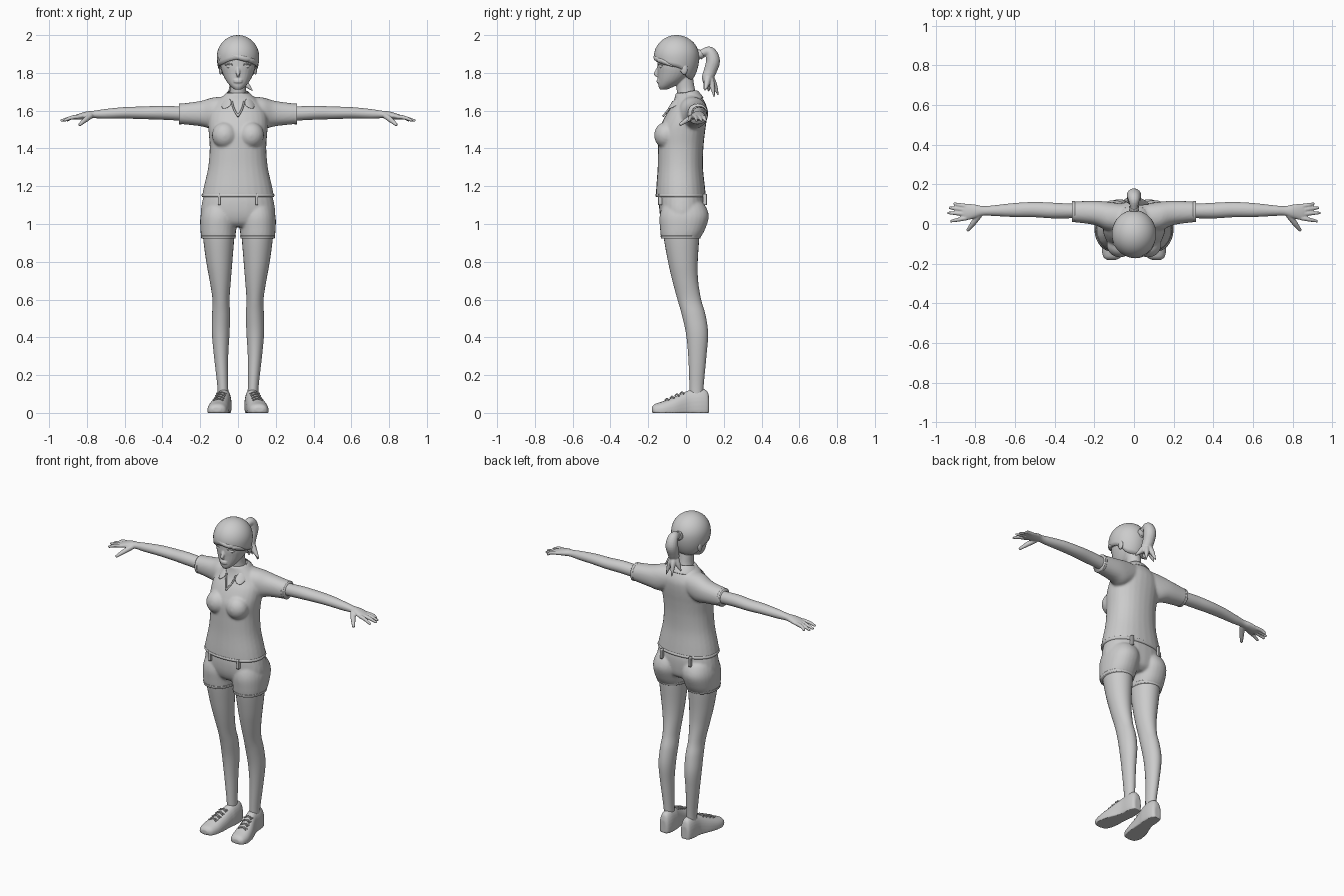
import bpy, bmesh, math
from mathutils import Vector

cube = bpy.data.objects.get("Cube")
if cube:
    bpy.data.objects.remove(cube, do_unlink=True)

grey = bpy.data.materials.new("plain grey")
grey.use_nodes = True
grey.diffuse_color = (0.6, 0.6, 0.6, 1)
grey.node_tree.nodes["Principled BSDF"].inputs["Base Color"].default_value = (0.6, 0.6, 0.6, 1)


def spline(rows, steps=5):
    """Catmull-Rom through rows of equal length."""
    out = []
    for i in range(len(rows) - 1):
        a, b, c, d = (rows[max(0, min(len(rows) - 1, i + k))] for k in (-1, 0, 1, 2))
        for s in range(steps):
            t = s / steps
            out.append([q + t / 2 * (r - p + t * (2 * p - 5 * q + 4 * r - w + t * (3 * (q - r) + w - p)))
                        for p, q, r, w in zip(a, b, c, d)])
    return out + [list(rows[-1])]


def skin_rings(bm, rings):
    """Bridge rings of points and cap both ends."""
    vs = [[bm.verts.new(p) for p in ring] for ring in rings]
    n = len(vs[0])
    for lo, hi in zip(vs, vs[1:]):
        for i in range(n):
            bm.faces.new((lo[i], lo[(i + 1) % n], hi[(i + 1) % n], hi[i]))
    bm.faces.new(vs[0])
    bm.faces.new(vs[-1])


def loft(bm, axis, rows, side=1, power=2.2, n=28):
    """Rows hold a position along the axis and low/high bounds on the other two."""
    rings = []
    for t, a0, a1, b0, b1 in spline(rows):
        ring = []
        for i in range(n):
            u, v = (math.copysign(abs(f) ** (2 / power), f)
                    for f in (math.cos(math.tau * i / n), math.sin(math.tau * i / n)))
            p = [(a0 + a1 + u * (a1 - a0)) / 2, (b0 + b1 + v * (b1 - b0)) / 2]
            p.insert("xyz".index(axis), t)
            ring.append((p[0] * side, p[1], max(p[2], 0)))
        rings.append(ring)
    skin_rings(bm, rings)


def centred(rows):
    return [(z, -w, w, y0, y1) for z, w, y0, y1 in rows]


def tube(bm, rows, side=1, n=10):
    """Round strand through rows of x, y, z, radius."""
    pts = spline(rows)
    rings = []
    for i, (x, y, z, r) in enumerate(pts):
        d = Vector(pts[min(i + 1, len(pts) - 1)][:3]) - Vector(pts[max(i - 1, 0)][:3])
        ref = Vector((1, 0, 0)) if abs(d.x) < 0.8 * d.length else Vector((0, 0, 1))
        u = d.cross(ref).normalized()
        v = d.cross(u).normalized()
        ring = [Vector((x, y, z)) + r * (u * math.cos(math.tau * k / n) + v * math.sin(math.tau * k / n))
                for k in range(n)]
        rings.append([(p.x * side, p.y, p.z) for p in ring])
    skin_rings(bm, rings)


def ball(bm, centre, size):
    made = bmesh.ops.create_uvsphere(bm, u_segments=20, v_segments=12, radius=1)["verts"]
    for v in made:
        v.co = Vector([c + s * k for c, s, k in zip(centre, size, v.co)])


def part(name, bm, voxel=0, smooth=4, mirror=False, thick=0, subdiv=0):
    bmesh.ops.recalc_face_normals(bm, faces=bm.faces)
    for f in bm.faces:
        f.smooth = True
    me = bpy.data.meshes.new(name)
    bm.to_mesh(me)
    bm.free()
    me.materials.append(grey)
    ob = bpy.data.objects.new(name, me)
    bpy.context.collection.objects.link(ob)
    if mirror:
        ob.modifiers.new("mirror", "MIRROR")
    if thick:
        m = ob.modifiers.new("thickness", "SOLIDIFY")
        m.thickness, m.offset = thick, 0
    if subdiv:
        m = ob.modifiers.new("rounding", "SUBSURF")
        m.levels = m.render_levels = subdiv
    if voxel:
        m = ob.modifiers.new("blend", "REMESH")
        m.mode, m.voxel_size, m.use_smooth_shade = "VOXEL", voxel, True
        m = ob.modifiers.new("soften", "SMOOTH")
        m.factor, m.iterations = 0.5, smooth
    return ob


# Shirt: torso, bust and sleeves blended together
bm = bmesh.new()
loft(bm, "z", centred([
    (1.145, .191, -.16, .106), (1.2, .18, -.157, .1), (1.3, .158, -.15, .09), (1.4, .15, -.148, .092),
    (1.48, .155, -.146, .1), (1.53, .158, -.13, .107), (1.58, .153, -.105, .112),
    (1.62, .135, -.078, .11), (1.66, .1, -.062, .092), (1.695, .058, -.055, .065)]))
for s in (1, -1):
    ball(bm, (s * .07, -.105, 1.47), (.068, .064, .07))
    loft(bm, "x", [(.05, -.04, .1, 1.54, 1.675), (.13, -.035, .112, 1.505, 1.67),
                   (.2, -.005, .117, 1.518, 1.651), (.31, .01, .113, 1.53, 1.636)], s)
part("shirt", bm, .007, 6)

# Raised sleeve and shirt hems
bm = bmesh.new()
loft(bm, "x", [(.298, .009, .115, 1.528, 1.637), (.313, .009, .115, 1.528, 1.637)])
part("sleeve_hem", bm, mirror=True)
bm = bmesh.new()
loft(bm, "z", centred([(1.143, .189, -.158, .104), (1.15, .193, -.162, .108), (1.16, .19, -.16, .105)]))
part("shirt_hem", bm)

# Collar: folded strip round the neck, mirrored
bm = bmesh.new()
top = [(0, .06, 1.708), (.04, .05, 1.71), (.058, 0, 1.702), (.048, -.05, 1.672), (.022, -.08, 1.635)]
low = [(0, .1, 1.665), (.065, .082, 1.663), (.098, .01, 1.665), (.09, -.083, 1.603), (.062, -.1, 1.61)]
rows = [[bm.verts.new(p) for p in line] for line in (top, low)]
for i in range(4):
    bm.faces.new((rows[0][i], rows[0][i + 1], rows[1][i + 1], rows[1][i]))
part("collar", bm, mirror=True, thick=.008, subdiv=2)
bm = bmesh.new()
tube(bm, [(.033, -.068, 1.65, .005), (.022, -.09, 1.61, .005), (0, -.122, 1.57, .005)])
part("neckline_edge", bm, mirror=True)

# Shorts: pelvis and two short legs
bm = bmesh.new()
loft(bm, "z", centred([(.985, .13, -.1, .06), (1.01, .18, -.125, .09), (1.06, .197, -.14, .1),
                       (1.13, .187, -.142, .1), (1.18, .172, -.13, .085)]))
for s in (1, -1):
    loft(bm, "z", [(.925, .014, .194, -.132, .075), (.97, .01, .199, -.137, .1),
                   (1.04, .004, .199, -.14, .121), (1.1, .012, .18, -.12, .1), (1.13, .05, .15, -.08, .06)], s)
part("shorts", bm, .007, 5)
bm = bmesh.new()
loft(bm, "z", [(.922, .014, .194, -.132, .075), (.938, .011, .197, -.135, .08)])
part("shorts_cuff", bm, mirror=True)
bm = bmesh.new()
for y in (-.137, .1):
    loft(bm, "z", [(1.1, .092, .107, y - .01, y + .01), (1.16, .092, .107, y - .01, y + .01)], power=6)
part("belt_loops", bm, mirror=True)

# Legs
bm = bmesh.new()
loft(bm, "z", [
    (.07, .05, .106, .02, .09), (.15, .052, .11, .018, .094), (.3, .052, .127, .012, .108),
    (.42, .045, .138, 0, .117), (.52, .042, .137, -.022, .103), (.6, .045, .135, -.045, .08),
    (.7, .038, .15, -.072, .064), (.8, .03, .168, -.095, .062), (.93, .02, .185, -.118, .07),
    (1, .02, .185, -.118, .07)], power=2)
part("leg", bm, mirror=True)

# Shoes, turned slightly outwards, with crossed laces
bm = bmesh.new()
loft(bm, "y", [
    (-.181, .09, .135, .008, .03), (-.165, .065, .155, -.02, .047), (-.12, .05, .162, -.04, .062),
    (-.06, .044, .15, -.05, .085), (0, .039, .127, -.05, .113), (.03, .035, .119, -.05, .124),
    (.08, .035, .115, -.05, .13), (.112, .043, .107, -.04, .115), (.123, .055, .095, -.01, .08)], power=2.3)
part("shoe", bm, .004, 3, mirror=True)
bm = bmesh.new()
for i in range(4):
    y, z, x = -.1 + i * .026, .073 + i * .0115, .104 - i * .005
    for s in (1, -1):
        tube(bm, [(x - .026, y - s * .01, z - .006, .004), (x, y, z + .003, .004),
                  (x + .026, y + s * .01, z - .006, .004)], n=6)
part("shoelaces", bm, mirror=True)

# Arm with palm and fingers
bm = bmesh.new()
loft(bm, "x", [
    (.27, .03, .1, 1.545, 1.62), (.4, .028, .107, 1.552, 1.626), (.5, .034, .111, 1.555, 1.622),
    (.6, .035, .106, 1.558, 1.619), (.7, .04, .095, 1.557, 1.609), (.76, .042, .09, 1.56, 1.6),
    (.8, .03, .098, 1.557, 1.596), (.845, .02, .102, 1.552, 1.583), (.868, .03, .096, 1.553, 1.574)], power=2)
for y0, x1, y1 in ((.09, .908, .103), (.07, .932, .082), (.05, .94, .056), (.03, .925, .014)):
    tube(bm, [(.845, y0, 1.568, .012), (.885, (y0 + y1) / 2, 1.562, .0105), (x1, y1, 1.546, .007)])
tube(bm, [(.78, .045, 1.573, .016), (.81, .005, 1.55, .014), (.84, -.034, 1.524, .008)])
part("arm", bm, .004, 3, mirror=True)

# Head with neck, nose, lips and ears
bm = bmesh.new()
loft(bm, "z", centred([
    (1.712, .018, -.138, -.1), (1.73, .04, -.146, -.06), (1.76, .064, -.148, -.01), (1.8, .083, -.15, .03),
    (1.84, .093, -.152, .045), (1.9, .095, -.146, .052), (1.97, .05, -.1, .01)]), power=2.1)
loft(bm, "z", centred([(1.58, .055, -.04, .06), (1.66, .05, -.046, .06), (1.72, .042, -.05, .046),
                       (1.79, .045, -.055, .035)]), power=2)
tube(bm, [(0, -.138, 1.84, .009), (0, -.152, 1.81, .011), (0, -.16, 1.793, .01), (0, -.148, 1.784, .008)])
for z in (1.752, 1.761):
    ball(bm, (0, -.147, z), (.023, .009, .006))
for s in (1, -1):
    ball(bm, (s * .092, -.01, 1.82), (.01, .02, .03))
part("head", bm, .004, 3)

# Eyes, lids and brows
bm = bmesh.new()
ball(bm, (.043, -.127, 1.834), (.02, .015, .011))
part("eye", bm, mirror=True)
bm = bmesh.new()
for lift, r in ((0, .0035), (.02, .003)):
    tube(bm, [(.02, -.146, 1.838 + lift, r), (.043, -.142, 1.848 + lift, r), (.068, -.122, 1.842 + lift, r)])
part("eyelid_and_brow", bm, mirror=True)

# Hair cap: a dome whose lower edge dips to the nape
bm = bmesh.new()
edge = spline([(1.872,), (1.862,), (1.845,), (1.835,), (1.82,), (1.775,), (1.765,), (1.762,)], 4)
edge = [e[0] for e in edge]
edge = edge + edge[-2:0:-1]
grid = []
for i, z in enumerate(edge):
    a = math.tau * i / len(edge)
    start = math.asin((z - 1.885) / .17)
    column = []
    for k in range(14):
        p = start + (math.pi / 2 - start) * k / 14
        column.append(bm.verts.new((.112 * math.sin(a) * math.cos(p), -.05 - .12 * math.cos(a) * math.cos(p),
                                    1.885 + (.115 if p > 0 else .17) * math.sin(p))))
    grid.append(column)
crown = bm.verts.new((0, -.05, 2))
for i, col in enumerate(grid):
    nxt = grid[(i + 1) % len(grid)]
    for k in range(13):
        bm.faces.new((col[k], nxt[k], nxt[k + 1], col[k + 1]))
    bm.faces.new((col[-1], nxt[-1], crown))
part("hair_cap", bm).modifiers.new("thickness", "SOLIDIFY").thickness = .014

# Swept fringe and temple locks
bm = bmesh.new()
tube(bm, [(-.07, -.122, 1.93, .004), (-.03, -.151, 1.895, .014), (.03, -.154, 1.877, .016),
          (.08, -.118, 1.862, .014), (.103, -.07, 1.835, .004)])
tube(bm, [(-.075, -.122, 1.91, .006), (-.093, -.095, 1.875, .014), (-.102, -.065, 1.83, .003)])
part("fringe", bm)

# Ponytail: tie, swelling body and loose ends
bm = bmesh.new()
tube(bm, [(0, .05, 1.88, .022), (0, .085, 1.905, .02), (0, .125, 1.91, .03), (0, .143, 1.865, .037),
          (0, .128, 1.81, .034), (.005, .114, 1.77, .03), (.005, .125, 1.735, .02)], n=16)
for x, y, z in ((.078, .1, 1.705), (.035, .15, 1.67), (-.02, .172, 1.68), (-.05, .12, 1.7), (.01, .095, 1.71)):
    tube(bm, [(x * .1, .118, 1.79, .02), (x * .5, .06 + y / 2, 1.745, .017), (x, y, z, .003)])
part("ponytail", bm, .004, 3)
bm = bmesh.new()
tube(bm, [(0, .066, 1.893, .026), (0, .084, 1.905, .026)], n=16)
part("hair_tie", bm)
